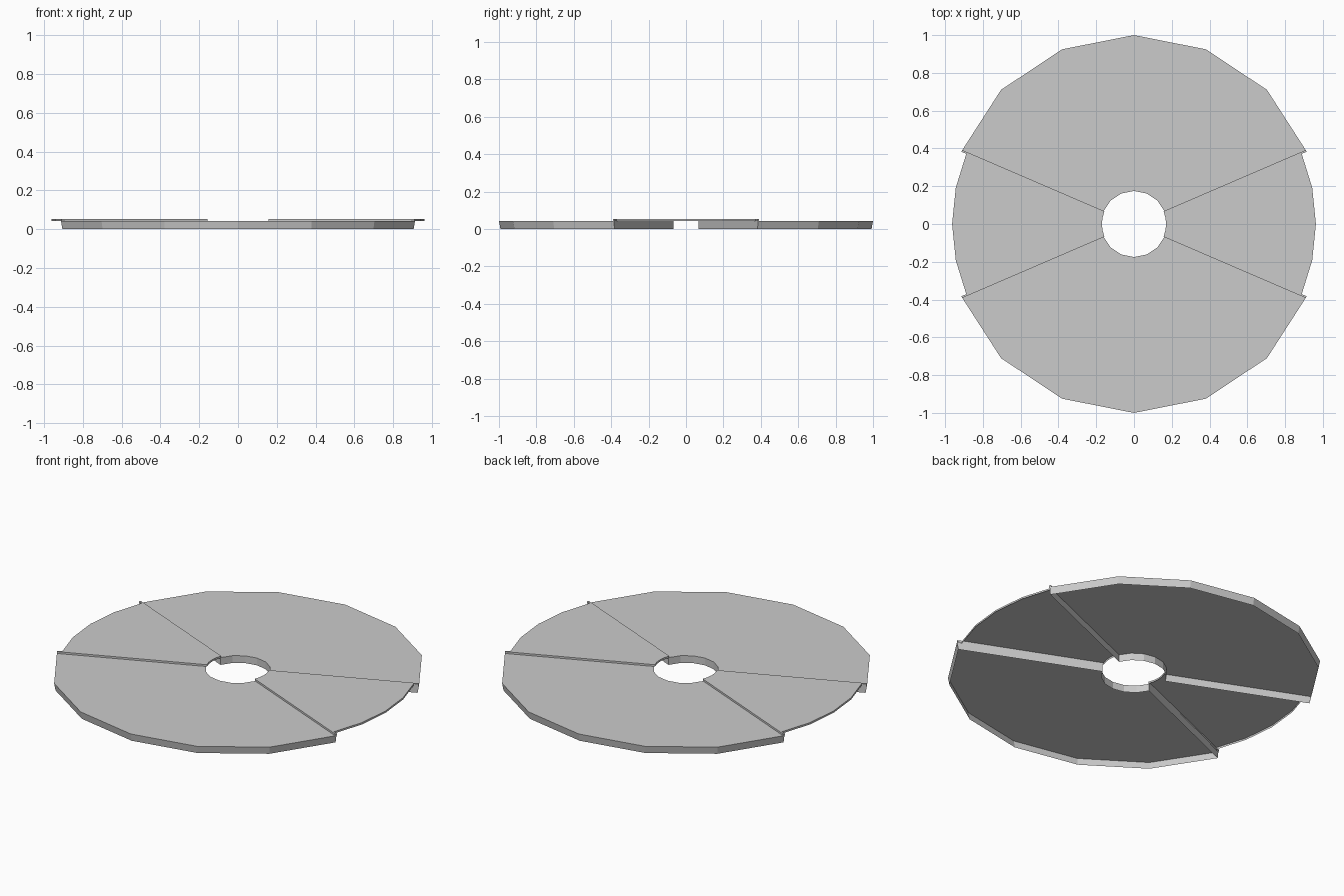
import bpy, bmesh, math

if "Cube" in bpy.data.objects:
    bpy.data.objects.remove(bpy.data.objects["Cube"])


def sector(name, mid, half, steps, r_in, r_out, z0, z1, taper=0.0, r_end=None):
    """Ring sector shell, open underneath; the rim shrinks by `taper` at the bottom."""
    bm = bmesh.new()
    rows = []
    for i in range(steps + 1):
        a = math.radians(mid - half + 2 * half * i / steps)
        c, s = math.cos(a), math.sin(a)
        ro = r_end if r_end and i in (0, steps) else r_out
        rows.append([bm.verts.new((r * c, r * s, z)) for r, z in (
            (r_in, z0), (r_in, z1), (ro, z1), (ro - taper, z0))])
    # Inner wall, top and outer wall
    for a, b in zip(rows, rows[1:]):
        for k in range(3):
            bm.faces.new((a[k], b[k], b[k + 1], a[k + 1]))
    # Radial end walls
    bm.faces.new(rows[0])
    bm.faces.new(rows[-1][::-1])
    bmesh.ops.recalc_face_normals(bm, faces=bm.faces)
    # Point the normals outward
    if sum(f.normal.z for f in bm.faces) < 0:
        bmesh.ops.reverse_faces(bm, faces=bm.faces)
    mesh = bpy.data.meshes.new(name)
    bm.to_mesh(mesh)
    bm.free()
    obj = bpy.data.objects.new(name, mesh)
    bpy.context.collection.objects.link(obj)
    return obj


# Thick front and back slabs, hollow from below
for name, mid in (("back_slab", 90), ("front_slab", 270)):
    sector(name, mid, 67.1, 6, 0.175, 1.0, 0.0, 0.043, 0.008, r_end=0.991)

# Thin raised plates bridging the gaps at the sides
for name, mid in (("right_plate", 0), ("left_plate", 180)):
    sector(name, mid, 23.1, 4, 0.17, 0.963, 0.043, 0.054)

# Narrow raised lips along the radial slab edges
for i, mid in enumerate((23, 157, 203, 337)):
    sector(f"edge_lip_{i + 1}", mid, 0.3, 1, 0.172, 0.99, 0.043, 0.054)
